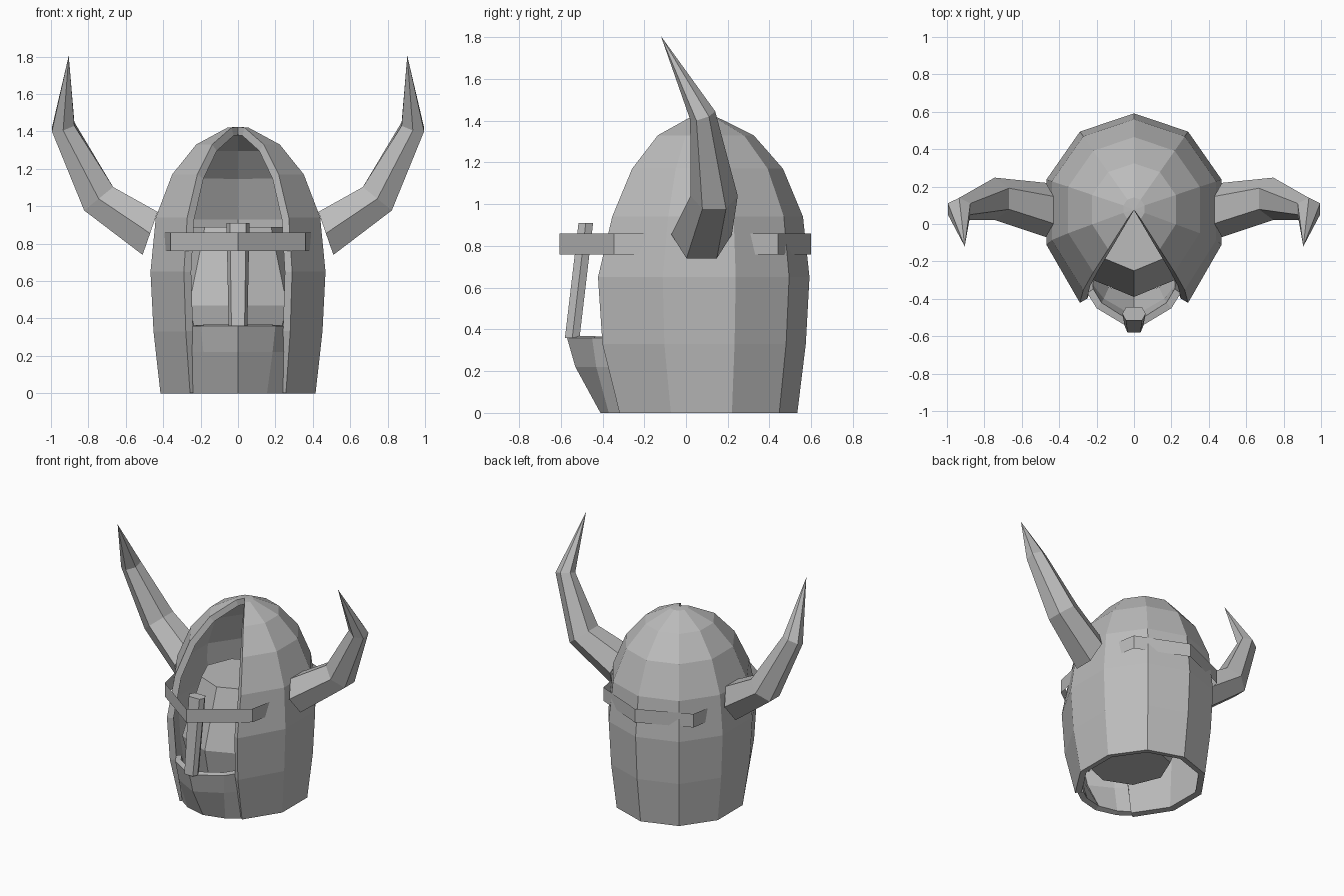
import bpy, bmesh, math
from mathutils import Vector

if "Cube" in bpy.data.objects:
    bpy.data.objects.remove(bpy.data.objects["Cube"])

steel = bpy.data.materials.new("plain_grey")
steel.diffuse_color = (0.5, 0.5, 0.5, 1)
steel.use_nodes = True
steel.node_tree.nodes["Principled BSDF"].inputs["Base Color"].default_value = steel.diffuse_color


def make(name, rings, closed=True, caps=False, thickness=0.0):
    """Skin a list of point rings; a ring with one point is a tip."""
    bm = bmesh.new()
    rows = [[bm.verts.new(p) for p in r] for r in rings]
    for a, b in zip(rows, rows[1:]):
        n = len(a)
        for i in range(n if closed else n - 1):
            j = (i + 1) % n
            if len(b) == 1:
                bm.faces.new((a[i], a[j], b[0]))
            else:
                bm.faces.new((a[i], a[j], b[j], b[i]))
    if caps:
        bm.faces.new(rows[0][::-1])
        if len(rows[-1]) > 1:
            bm.faces.new(rows[-1])
    if caps:
        bmesh.ops.recalc_face_normals(bm, faces=bm.faces)
    me = bpy.data.meshes.new(name)
    bm.to_mesh(me)
    bm.free()
    me.materials.append(steel)
    ob = bpy.data.objects.new(name, me)
    bpy.context.collection.objects.link(ob)
    if thickness:
        mod = ob.modifiers.new("shell", 'SOLIDIFY')
        mod.thickness = thickness
        mod.offset = -1
    return ob


# Ten-sided dome, two front facets left open: (z, radius, front stretch)
profile = [(0, .436, 1.13), (.33, .475, 1.25), (.65, .492, 1.26), (.94, .462, 1.16),
           (1.17, .37, 1.13), (1.33, .235, 1.13), (1.42, .06, 1.1)]
dome = []
for z, r, k in profile:
    ring = []
    for i in range(9):
        a = math.radians(-54 + 36 * i)
        s = math.sin(a)
        ring.append((r * math.cos(a), .08 + r * s * (k if s < 0 else 1.04), z))
    dome.append(ring)
dome.append([(0, .075, 1.425)])
make("helmet_dome", dome, closed=False, thickness=.045)


# Chin guard flaring forward from the rim
def mirrored(half, z):
    """Half outline running from the left end to the middle, completed on the right."""
    return [(-x, y, z) for x, y in half] + [(x, y, z) for x, y in half[-2::-1]]


make("chin_guard", [mirrored([(.24, -.31), (.155, -.37), (0, -.41)], 0),
                    mirrored([(.25, -.35), (.185, -.43), (0, -.53)], .22),
                    mirrored([(.25, -.37), (.2, -.45), (0, -.57)], .36)],
     closed=False, thickness=.04)

# Brow band, a plain sheet
band = [(0, -.605), (.36, -.345), (.44, .05), (.37, .44), (0, .6),
        (-.37, .44), (-.44, .05), (-.36, -.345)]
make("brow_band", [[(x, y, z) for x, y in band] for z in (.76, .86)])

# Nose bar, leaning back
bar = []
for z, y, w in ((.36, -.545, .05), (.91, -.48, .062)):
    bar.append([(w, y, z), (.7 * w, y + .035, z), (-.7 * w, y + .035, z),
                (-w, y, z), (-.7 * w, y - .035, z), (.7 * w, y - .035, z)])
make("nose_bar", bar, caps=True)

# Eight-sided head inside the helmet
head = []
for z, r, cy in ((.2, .28, -.05), (.47, .37, -.02), (.89, .25, 0)):
    head.append([(r * math.cos(math.pi * i / 4), cy + r * math.sin(math.pi * i / 4), z)
                 for i in range(8)])
make("inner_head", head, caps=True)

# Six-sided horns: centre, direction towards the lower edge, half depth, tilt
horn_rings = [((.47, .075, .855), (.04, 0, -.115), .145, 0),
              ((.745, .135, 1.04), (.0775, 0, -.0625), .113, 0),
              ((.935, .08, 1.425), (.06, 0, -.015), .06, .02)]
for side, label in ((1, "right"), (-1, "left")):
    rings = []
    for c, u, d, tilt in horn_rings:
        ring = []
        for v, t in ((1, .5), (0, 1), (-1, .5), (-1, -.5), (0, -1), (1, -.5)):
            p = Vector(c) + Vector(u) * v + Vector((0, d * t, tilt * t))
            ring.append((side * p.x, p.y, p.z))
        rings.append(ring)
    rings.append([(side * .905, -.12, 1.805)])
    make(label + "_horn", rings, caps=True)
